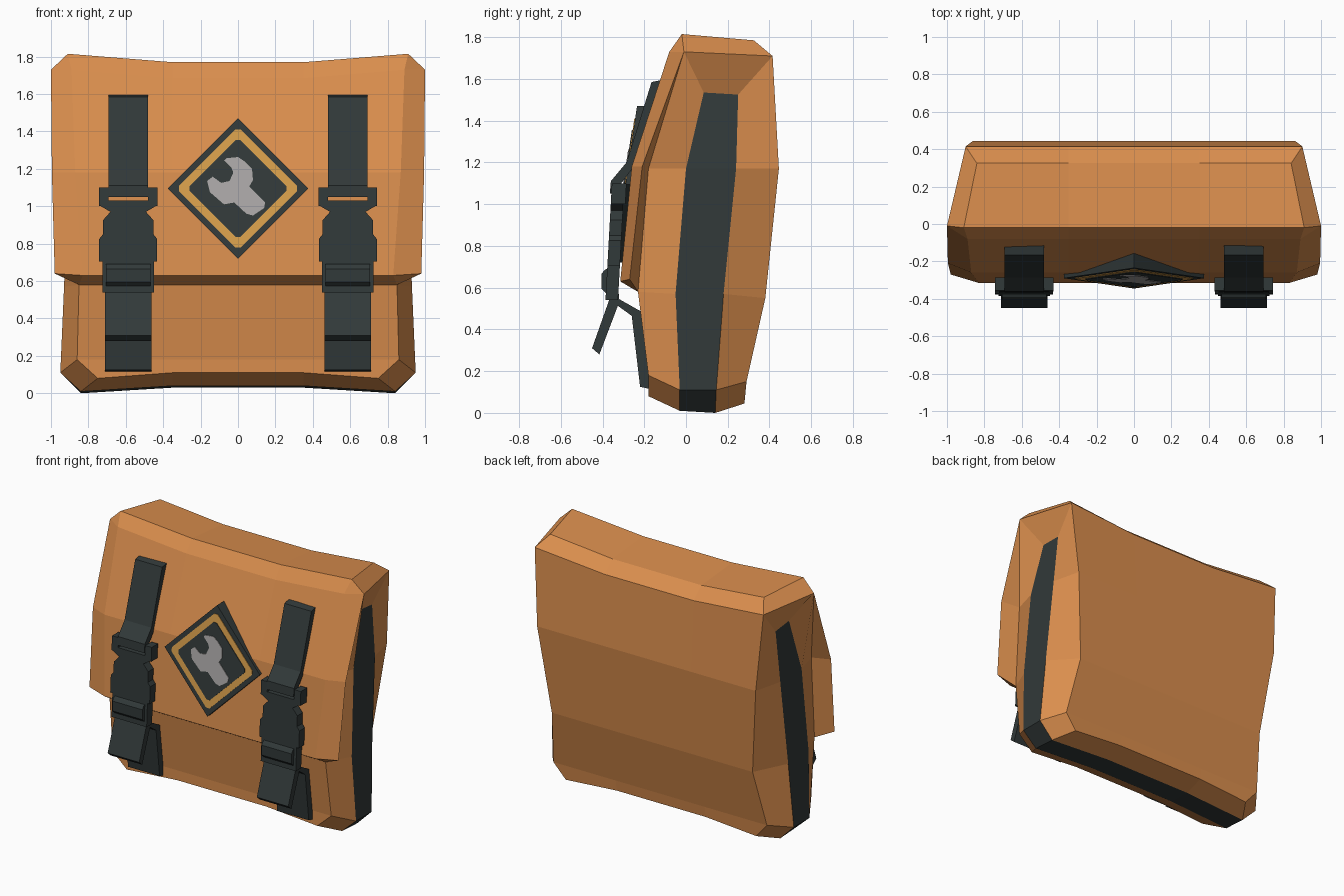
import bpy, bmesh

if "Cube" in bpy.data.objects:
    bpy.data.objects.remove(bpy.data.objects["Cube"])

def material(name, rgb):
    m = bpy.data.materials.new(name)
    m.diffuse_color = (*rgb, 1)
    m.use_nodes = True
    m.node_tree.nodes["Principled BSDF"].inputs["Base Color"].default_value = m.diffuse_color
    return m

ORANGE = material("orange canvas", (0.70, 0.27, 0.075))
DARK = material("dark webbing", (0.031, 0.041, 0.041))
GOLD = material("gold trim", (0.68, 0.34, 0.07))
GREY = material("grey badge", (0.40, 0.385, 0.38))

def finish(name, bm, mats):
    bmesh.ops.recalc_face_normals(bm, faces=bm.faces[:])
    me = bpy.data.meshes.new(name)
    bm.to_mesh(me)
    bm.free()
    for m in mats:
        me.materials.append(m)
    ob = bpy.data.objects.new(name, me)
    bpy.context.collection.objects.link(ob)
    return ob

def extrude(name, front, back, mat):
    # Solid between two matching outlines
    bm = bmesh.new()
    a = [bm.verts.new(p) for p in front]
    b = [bm.verts.new(p) for p in back]
    n = len(a)
    bm.faces.new(a)
    bm.faces.new(b[::-1])
    for i in range(n):
        j = (i + 1) % n
        bm.faces.new((a[j], a[i], b[i], b[j]))
    return finish(name, bm, [mat])

def plate(name, outline, yfun, depth, mat):
    # x-z outline whose front follows the slope yfun(z)
    extrude(name, [(x, yfun(z), z) for x, z in outline],
            [(x, yfun(z) + depth, z) for x, z in outline], mat)

def ribbon(name, profile, cx, half, mat):
    # y-z profile widened along x
    extrude(name, [(cx - half, y, z) for y, z in profile],
            [(cx + half, y, z) for y, z in profile], mat)

def rect(cx, half, z0, z1):
    return [(cx - half, z0), (cx + half, z0), (cx + half, z1), (cx - half, z1)]

# Bag shell: rows around the section, as half width, y, z, sag of the middle
rows = {
    "back_bottom": (0.75, 0.28, 0.045, 0.03), "back_low": (0.84, 0.29, 0.15, 0),
    "back_mid": (0.79, 0.38, 0.55, 0), "back_high": (0.86, 0.445, 1.17, 0),
    "back_top": (0.90, 0.415, 1.71, -0.045), "top_back": (0.84, 0.325, 1.785, -0.045),
    "top_front": (0.91, -0.02, 1.815, -0.045), "flap_top": (0.89, -0.08, 1.73, -0.045),
    "flap_mid": (0.87, -0.26, 1.18, 0), "flap_low": (0.83, -0.315, 0.63, 0),
    "under": (0.85, -0.23, 0.58, 0), "body_low": (0.86, -0.18, 0.18, 0),
    "front_bottom": (0.75, -0.18, 0.08, 0.03), "A0": (0.84, -0.03, 0.01, 0.03),
    "B0": (0.84, 0.14, 0.0, 0.03)}
# Extra points on the sides: flap edge O, gusset strip A/B, flap root D
side = {
    "O1": (1.0, -0.01, 1.73), "O2": (0.995, -0.21, 1.18), "O3": (0.98, -0.27, 0.64),
    "A4": (0.87, 0.085, 1.535), "A3": (0.91, 0.0, 1.17),
    "A2": (0.93, -0.05, 0.57), "A1": (0.95, -0.03, 0.11),
    "B4": (0.88, 0.25, 1.525), "B3": (0.91, 0.24, 1.17),
    "B2": (0.93, 0.18, 0.57), "B1": (0.95, 0.145, 0.11), "D3": (0.86, -0.18, 1.17)}
side_faces = [
    ("top_back", "top_front", "O1", "back_top"),
    ("flap_top", "O1", "top_front"), ("flap_top", "flap_mid", "O2", "O1"),
    ("flap_mid", "flap_low", "O3", "O2"), ("flap_low", "under", "O3"),
    ("O1", "O2", "D3"), ("O2", "O3", "under", "D3"),
    ("O1", "A4", "B4", "back_top"), ("O1", "D3", "A3", "A4"),
    ("D3", "under", "A2", "A3"), ("under", "body_low", "A1", "A2"),
    ("body_low", "front_bottom", "A0", "A1"),
    ("B4", "B3", "back_high", "back_top"), ("B3", "B2", "back_mid", "back_high"),
    ("B2", "B1", "back_low", "back_mid"), ("B1", "B0", "back_bottom", "back_low")]
# dark gusset quads
side_faces += [(f"A{i}", f"A{i-1}", f"B{i-1}", f"B{i}") for i in range(1, 5)]

bm = bmesh.new()
grid, ends = {}, {-1: {}, 1: {}}
for k, (w, y, z, sag) in rows.items():
    grid[k] = [bm.verts.new(p) for p in
               ((-w, y, z), (-0.35, y, z + sag), (0.35, y, z + sag), (w, y, z))]
    ends[-1][k], ends[1][k] = grid[k][0], grid[k][3]
for s in (-1, 1):
    for k, (x, y, z) in side.items():
        ends[s][k] = bm.verts.new((s * x, y, z))
names = list(rows)
for k, n in zip(names, names[1:] + names[:1]):
    for i in range(3):
        f = bm.faces.new((grid[k][i], grid[k][i + 1], grid[n][i + 1], grid[n][i]))
        f.material_index = int(k == "A0")
for s in (-1, 1):
    for keys in side_faces:
        f = bm.faces.new([ends[s][k] for k in keys])
        f.material_index = int(all(k[0] in "AB" for k in keys))
finish("bag_body", bm, [ORANGE, DARK])

# Diamond badge with gold border and tool pictogram
cz = 1.095

def badge_y(lift):
    return lambda z: -0.345 + (z - 0.72) * 0.147 - lift

def diamond(r, c):
    pts = [(r - c, -c), (r - c, c), (c, r - c), (-c, r - c),
           (-(r - c), c), (-(r - c), -c), (-c, -(r - c)), (c, -(r - c))]
    return [(x, cz + z) for x, z in pts]

plate("badge_base", [(0.375, cz), (0, cz + 0.375), (-0.375, cz), (0, cz - 0.375)],
      badge_y(0), 0.08, DARK)
plate("badge_gold_border", diamond(0.33, 0.014), badge_y(0.004), 0.006, GOLD)
plate("badge_inner_panel", diamond(0.272, 0.012), badge_y(0.008), 0.006, DARK)
wrench = [(-0.075, 1.245), (-0.06, 1.257), (0.0, 1.263), (0.035, 1.24), (0.075, 1.2),
          (0.08, 1.14), (0.06, 1.105), (0.145, 1.02), (0.14, 0.99), (0.08, 0.95),
          (0.045, 0.96), (-0.02, 1.02), (-0.075, 1.01), (-0.15, 1.075),
          (-0.165, 1.135), (-0.135, 1.158), (-0.09, 1.125), (-0.045, 1.135),
          (-0.025, 1.18), (-0.035, 1.205)]
plate("badge_wrench", wrench, badge_y(0.012), 0.006, GREY)

# Straps and buckles, one set per side
def buckle_y(z):
    return -0.355 + 0.055 * (z - 1.1)

for s, tag in ((-1, "left"), (1, "right")):
    c = 0.587 * s
    ribbon(f"upper_strap_{tag}",
           [(-0.165, 1.585), (-0.285, 1.2), (-0.36, 1.11), (-0.365, 1.05),
            (-0.32, 1.05), (-0.31, 1.1), (-0.235, 1.2), (-0.115, 1.595)], c, 0.106, DARK)
    for e in (-1, 1):
        plate(f"buckle_frame_{tag}", rect(c + e * 0.131, 0.025, 1.0, 1.1), buckle_y, 0.07, DARK)
    half = [(0.155, 1.03), (0.155, 1.005), (0.095, 0.97), (0.135, 0.925),
            (0.135, 0.85), (0.155, 0.825), (0.155, 0.705)]
    plate(f"buckle_clip_{tag}",
          [(c + x, z) for x, z in half] + [(c - x, z) for x, z in half[::-1]],
          buckle_y, 0.06, DARK)
    plate(f"buckle_socket_{tag}", rect(c, 0.138, 0.54, 0.71), buckle_y, 0.06, DARK)
    ribbon(f"buckle_pad_{tag}",
           [(-0.37, 0.695), (-0.39, 0.685), (-0.405, 0.665), (-0.405, 0.595),
            (-0.38, 0.57), (-0.36, 0.57)], c, 0.118, DARK)
    # lower strap follows the body, loose tail hangs forward
    ribbon(f"lower_strap_{tag}",
           [(-0.36, 0.57), (-0.35, 0.53), (-0.26, 0.465), (-0.22, 0.125),
            (-0.175, 0.115), (-0.205, 0.48), (-0.32, 0.545), (-0.32, 0.57)], c, 0.124, DARK)
    ribbon(f"strap_tail_{tag}",
           [(-0.365, 0.55), (-0.45, 0.31), (-0.415, 0.28), (-0.32, 0.53)], c, 0.124, DARK)
